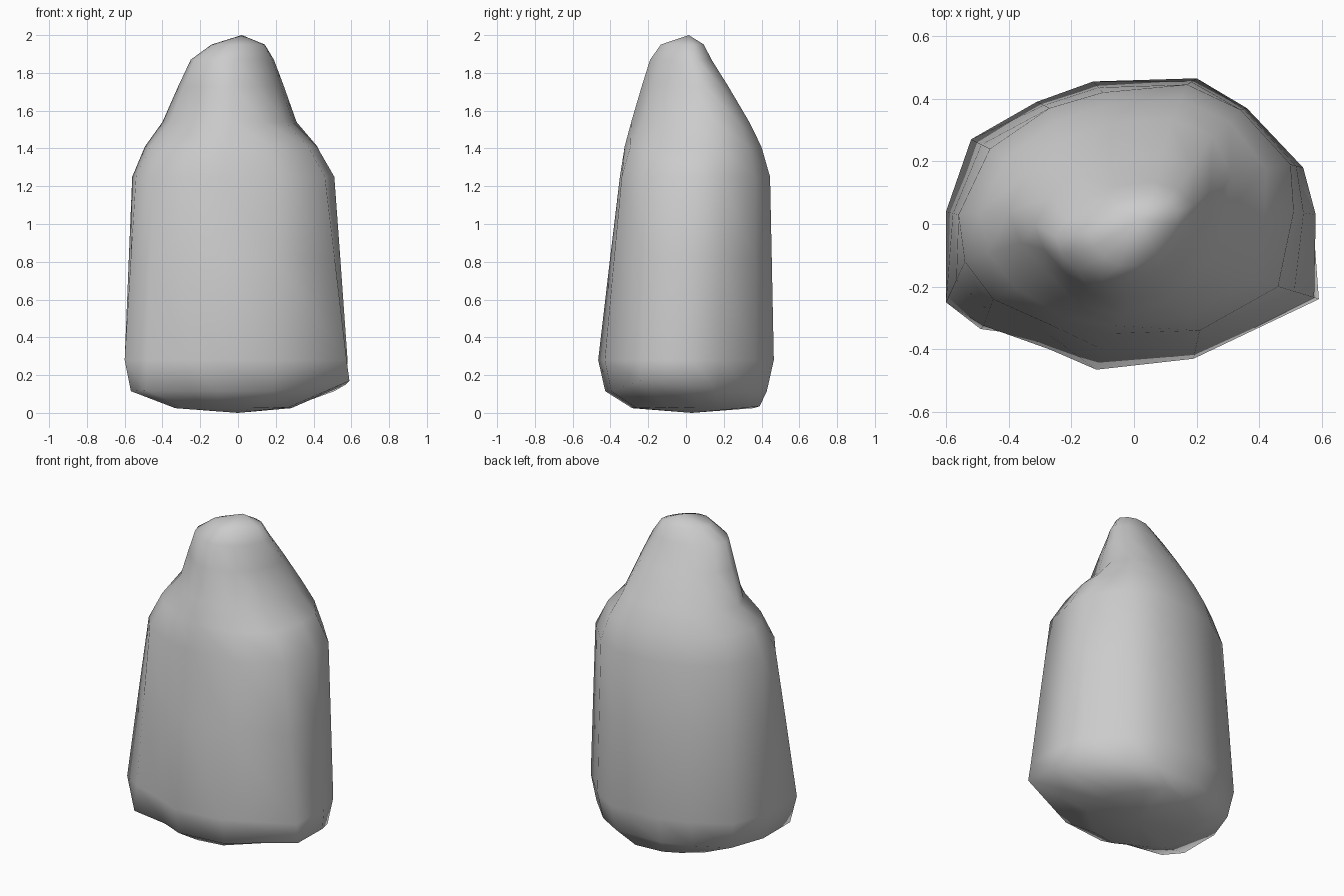
import bpy, bmesh

if "Cube" in bpy.data.objects:
    bpy.data.objects.remove(bpy.data.objects["Cube"])

# Horizontal outlines (x, y), all starting at the left and running round the back
low = [(-.60, .04), (-.52, .27), (-.31, .39), (-.13, .455), (.20, .465), (.36, .37), (.54, .18),
       (.58, .03), (.575, -.235), (.19, -.43), (-.12, -.465), (-.27, -.40), (-.48, -.325), (-.60, -.25)]
shoulder = [(-.56, .03), (-.46, .24), (-.27, .37), (-.10, .42), (.17, .445), (.34, .365), (.50, .19),
            (.51, .04), (.46, -.20), (.21, -.34), (-.08, -.35), (-.26, -.325), (-.45, -.24), (-.54, -.12)]
neck = [(-.40, .04), (-.34, .17), (-.22, .27), (-.08, .32), (.12, .335), (.25, .28), (.31, .16),
        (.29, .03), (.25, -.11), (.14, -.23), (-.03, -.29), (-.17, -.265), (-.28, -.155), (-.36, -.06)]
crown = [(-.25, -.04), (-.21, .02), (-.15, .08), (-.06, .12), (.06, .135), (.14, .11), (.19, .06),
         (.18, .00), (.14, -.07), (.08, -.14), (-.02, -.19), (-.11, -.19), (-.18, -.15), (-.23, -.10)]


def mix(a, b, t):
    return [(p[0] + (q[0] - p[0]) * t, p[1] + (q[1] - p[1]) * t) for p, q in zip(a, b)]


def scaled(a, sx, sy, ox=0, oy=0):
    return [(x * sx + ox, y * sy + oy) for x, y in a]


# Levels from the underside to the peak
levels = [
    (.025, scaled(low, .52, .70, -.02, .04)),
    (.115, scaled(low, .945, .92)),
    (.28, low),
    (.82, mix(low, shoulder, .55)),
    (1.25, shoulder),
    (1.41, mix(shoulder, neck, .42)),
    (1.54, neck),
    (1.73, mix(neck, crown, .56)),
    (1.87, crown),
    (1.95, scaled(crown, .64, .70, .02, 0)),
]

bm = bmesh.new()
rings = [[bm.verts.new((x, y, z)) for x, y in pts] for z, pts in levels]

# Chipped corners near the ground
rings[1][8].co = (.59, -.24, .17)
rings[1][7].co = (.57, .03, .15)
rings[1][12].co = (-.49, -.335, .12)
rings[0][8].co = (.27, -.10, .03)
rings[0][4].co = (.08, .39, .035)

n = len(low)
for a, b in zip(rings, rings[1:]):
    for i in range(n):
        j = (i + 1) % n
        bm.faces.new((a[i], a[j], b[j], b[i]))
for ring, tip in ((rings[0], (0, .03, 0)), (rings[-1], (.02, .015, 2))):
    v = bm.verts.new(tip)
    for i in range(n):
        bm.faces.new((ring[i], ring[(i + 1) % n], v))
bmesh.ops.recalc_face_normals(bm, faces=bm.faces)
for f in bm.faces:
    f.smooth = True

mesh = bpy.data.meshes.new("standing_rock")
bm.to_mesh(mesh)
bm.free()
bpy.context.collection.objects.link(bpy.data.objects.new("standing_rock", mesh))
